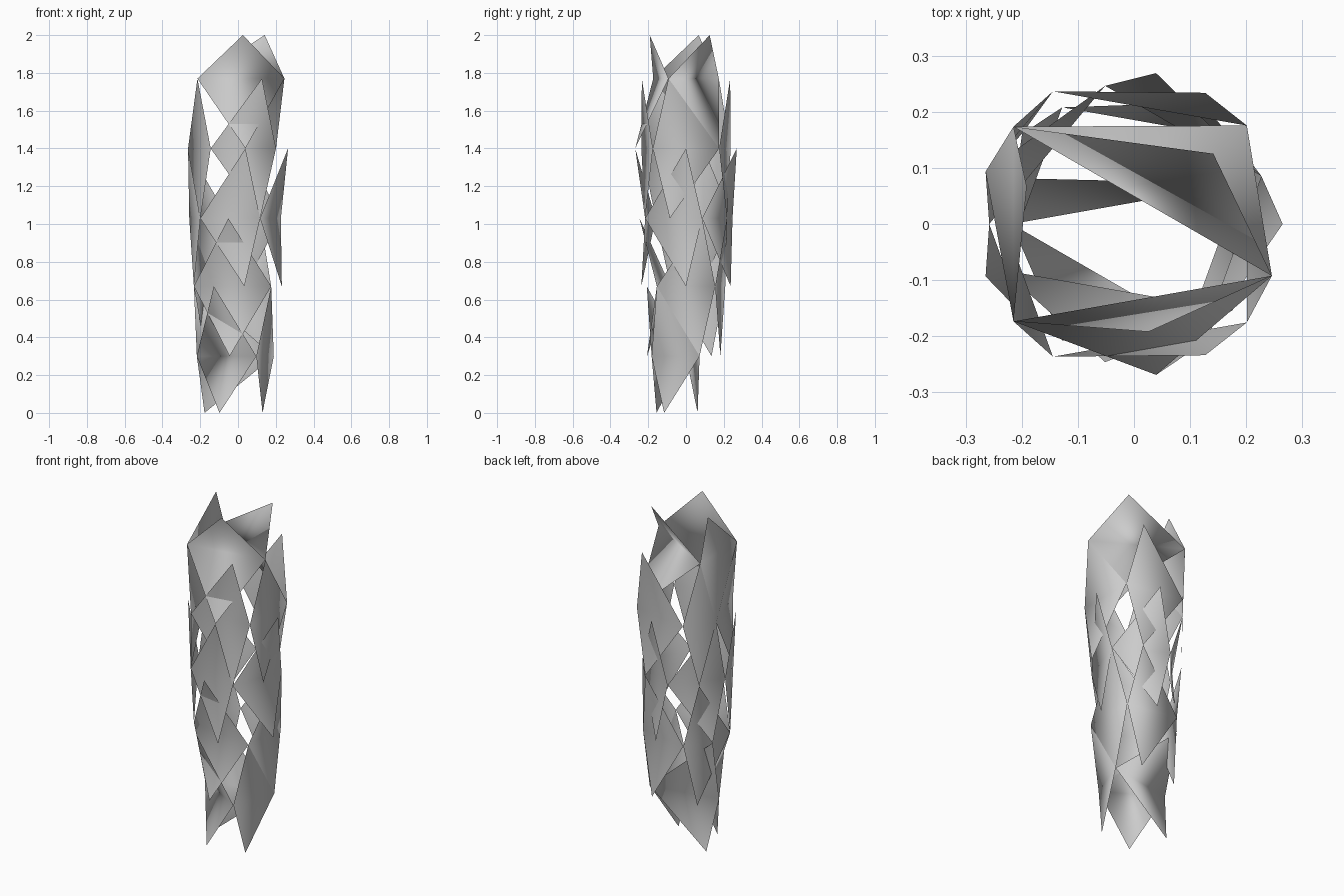
import bpy
from math import radians, cos, sin

if "Cube" in bpy.data.objects:
    bpy.data.objects.remove(bpy.data.objects["Cube"])

# height and radius of each of the seven rings
RINGS = [(0.0, 0.18), (0.30, 0.21), (0.67, 0.24), (1.03, 0.25),
         (1.40, 0.273), (1.77, 0.27), (2.0, 0.195)]
CENTRE_X = -0.008


def ring_point(ring, angle):
    z, r = RINGS[ring]
    a = radians(angle)
    return (CENTRE_X + r * cos(a), r * sin(a), z)


# each tier: ring of its side corners, then scales as (left, tip, right) angles
TIERS = {
    "base_scales": (1, [(180, 240, 300), (300, 320, 20), (20, 160, 180)]),
    "lower_scales": (2, [(200, 260, 320), (320, 20, 40), (40, 60, 120), (120, 140, 200)]),
    "middle_scales": (3, [(20, 80, 100), (100, 160, 180), (180, 200, 220),
                          (220, 280, 300), (300, 0, 20)]),
    "upper_scales": (4, [(320, 340, 40), (40, 60, 120), (120, 140, 160),
                         (160, 220, 240), (240, 300, 320)]),
    "crown_scales": (5, [(340, 40, 140), (140, 160, 220), (220, 280, 340)]),
}

# diamond scales, creased across; neighbours in a tier share their side corners
for name, (ring, scales) in TIERS.items():
    verts, faces, index = [], [], {}

    def vert(level, angle):
        key = (level, angle)
        if key not in index:
            index[key] = len(verts)
            verts.append(ring_point(level, angle))
        return index[key]

    for left, tip, right in scales:
        l, r = vert(ring, left), vert(ring, right)
        faces += [(vert(ring - 1, tip), r, l), (vert(ring + 1, tip), l, r)]
    mesh = bpy.data.meshes.new(name)
    mesh.from_pydata(verts, [], faces)
    mesh.polygons.foreach_set("use_smooth", [True] * len(faces))
    mesh.update()
    bpy.context.collection.objects.link(bpy.data.objects.new(name, mesh))
